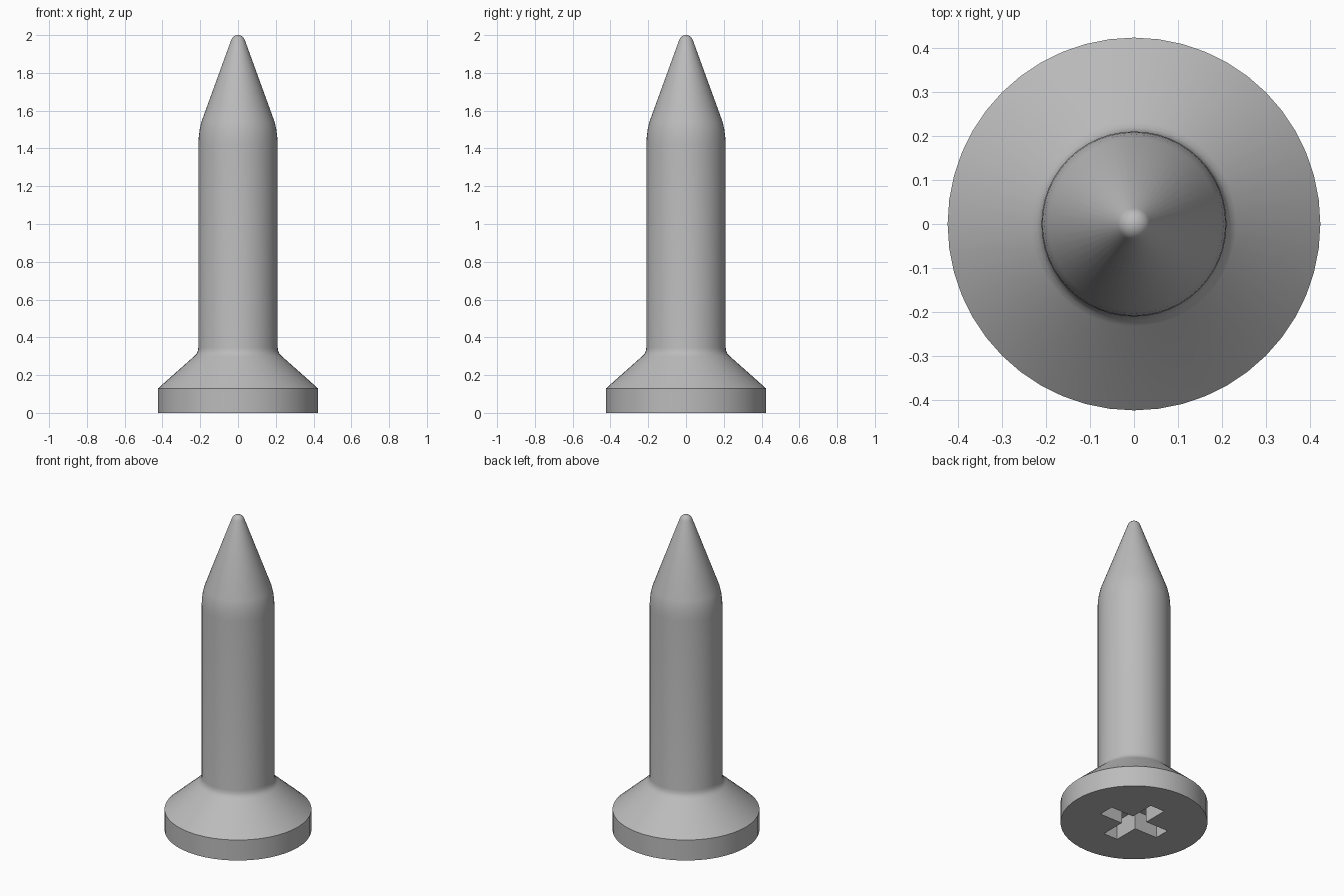
import bpy, bmesh
from math import sin, cos, pi, radians

SIDES = 48
old = bpy.data.objects.get("Cube")
if old:
    bpy.data.objects.remove(old, do_unlink=True)

steel = bpy.data.materials.new("grey steel")
steel.use_nodes = True
grey = (0.5, 0.5, 0.5, 1)
steel.diffuse_color = grey
steel.node_tree.nodes["Principled BSDF"].inputs["Base Color"].default_value = grey


def make_object(name, bm):
    bmesh.ops.recalc_face_normals(bm, faces=bm.faces)
    mesh = bpy.data.meshes.new(name)
    bm.to_mesh(mesh)
    bm.free()
    obj = bpy.data.objects.new(name, mesh)
    bpy.context.collection.objects.link(obj)
    mesh.materials.append(steel)
    return obj


def lathe(name, profile):
    # Profile points are (radius, height); radius 0 closes an end
    bm = bmesh.new()
    verts = [bm.verts.new((r, 0, z)) for r, z in profile]
    edges = [bm.edges.new(pair) for pair in zip(verts, verts[1:])]
    bmesh.ops.spin(bm, geom=verts + edges, cent=(0, 0, 0), axis=(0, 0, 1),
                   angle=2 * pi, steps=SIDES)
    bmesh.ops.remove_doubles(bm, verts=bm.verts, dist=0.0005)
    return make_object(name, bm)


def cross_prism(name, reach, half, bottom, top):
    # Four-armed outline, extruded upward
    bm = bmesh.new()
    outline = []
    for i in range(4):
        c, s = cos(i * pi / 2), sin(i * pi / 2)
        for x, y in ((reach, -half), (reach, half), (half, half)):
            outline.append(bm.verts.new((c * x - s * y, s * x + c * y, bottom)))
    face = bm.faces.new(outline)
    result = bmesh.ops.extrude_face_region(bm, geom=[face])
    raised = [v for v in result["geom"] if isinstance(v, bmesh.types.BMVert)]
    bmesh.ops.translate(bm, verts=raised, vec=(0, 0, top - bottom))
    return make_object(name, bm)


# Flat head, flared neck, straight shank, tapered and rounded point
head = [(0, 0), (0.423, 0), (0.423, 0.13)]
neck = [(0.232, 0.3), (0.22, 0.312), (0.213, 0.327), (0.21, 0.345)]
shank = [(0.21, 1.42), (0.208, 1.46), (0.203, 1.5), (0.194, 1.54)]
taper = radians(19)
tip_r = 0.038
tip = [(tip_r * cos(a), 2 - tip_r + tip_r * sin(a))
       for a in (taper + (pi / 2 - taper) * i / 6 for i in range(6))]
screw = lathe("screw_body", head + neck + shank + tip + [(0, 2)])

# Cross-shaped driver recess in the head
cutter = cross_prism("recess_cutter", 0.21, 0.05, -0.1, 0.12)
cutter.hide_render = True
cutter.hide_viewport = True
cut = screw.modifiers.new("driver_recess", "BOOLEAN")
cut.operation = "DIFFERENCE"
cut.solver = "EXACT"
cut.object = cutter

bpy.context.view_layer.objects.active = screw
screw.select_set(True)
bpy.ops.object.modifier_apply(modifier=cut.name)
bpy.data.objects.remove(cutter, do_unlink=True)
bpy.ops.object.shade_smooth_by_angle(angle=radians(30))
